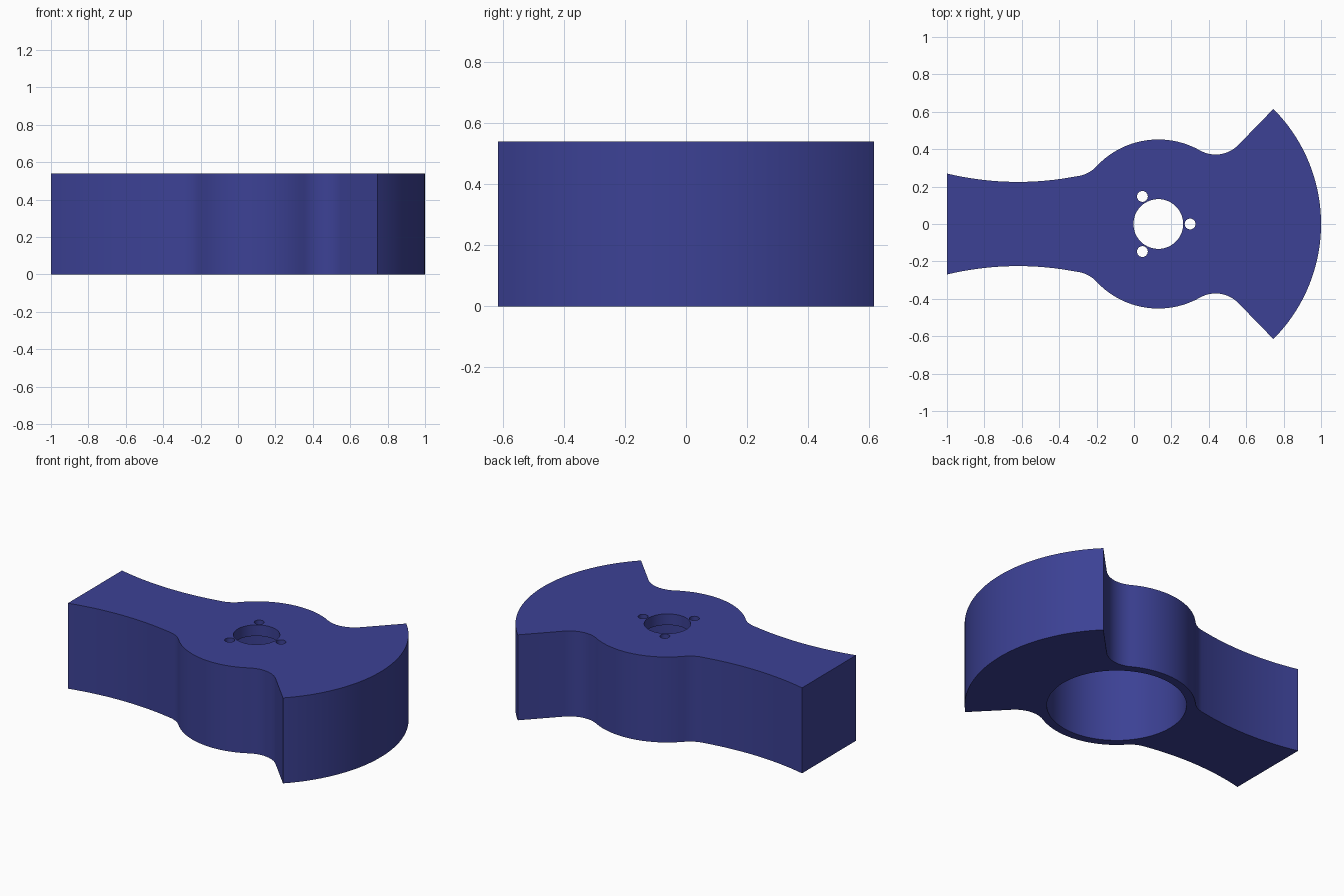
import bpy, bmesh, math

if "Cube" in bpy.data.objects:
    bpy.data.objects.remove(bpy.data.objects["Cube"])

H = 0.54            # body height
PLATE = 0.07        # thickness of the top plate above the pocket
HUB = (0.13, 0.0)   # hub centre
R_HUB, R_FAN, R_ARM, R_FIL = 0.452, 0.87, 1.63, 0.17

blue = bpy.data.materials.new("deep_blue")
blue.diffuse_color = (0.045, 0.053, 0.30, 1)
blue.use_nodes = True
blue.node_tree.nodes["Principled BSDF"].inputs["Base Color"].default_value = blue.diffuse_color


def arc(centre, r, a0, a1, n):
    """Points along an arc, angles in degrees."""
    pts = []
    for i in range(n + 1):
        a = math.radians(a0 + (a1 - a0) * i / n)
        pts.append((centre[0] + r * math.cos(a), centre[1] + r * math.sin(a)))
    return pts


def prism(name, pts, z0, z1):
    """Extrude a closed outline from z0 to z1."""
    bm = bmesh.new()
    face = bm.faces.new([bm.verts.new((x, y, z0)) for x, y in pts])
    ext = bmesh.ops.extrude_face_region(bm, geom=[face])
    verts = [v for v in ext["geom"] if isinstance(v, bmesh.types.BMVert)]
    bmesh.ops.translate(bm, verts=verts, vec=(0, 0, z1 - z0))
    bmesh.ops.recalc_face_normals(bm, faces=bm.faces)
    mesh = bpy.data.meshes.new(name)
    bm.to_mesh(mesh)
    bm.free()
    mesh.materials.append(blue)
    obj = bpy.data.objects.new(name, mesh)
    bpy.context.collection.objects.link(obj)
    return obj


def polar(r, deg):
    a = math.radians(deg)
    return (HUB[0] + r * math.cos(a), HUB[1] + r * math.sin(a))


# Upper half of the outline: fan rim, fan fillet, hub, arm fillet, waisted arm
fan_fil = polar(R_HUB + R_FIL, 60.5)
arm_fil = polar(R_HUB + R_FIL, 137)
arm_c = (-0.62, 0.225 + R_ARM)
join = math.degrees(math.atan2(arm_fil[1] - arm_c[1], arm_fil[0] - arm_c[0]))
end = math.degrees(-math.acos(-0.38 / R_ARM))
half = arc(HUB, R_FAN, 0, 45, 24)
half += arc(fan_fil, R_FIL, -45, 60.5 - 180, 12)
half += arc(HUB, R_HUB, 60.5, 137, 24)[1:]
half += arc(arm_fil, R_FIL, 137 - 180, join, 8)[1:]
half += arc(arm_c, R_ARM, join, end, 16)[1:]
outline = half + [(x, -y) for x, y in reversed(half[1:])]
body = prism("rotor_body", outline, 0, H)

# Pocket from below, centre bore and three screw holes
circle = lambda c, r, n: arc(c, r, 0, 360, n)[:-1]
cutters = [prism("pocket_cutter", circle(HUB, 0.40, 96), -0.1, H - PLATE),
           prism("bore_cutter", circle(HUB, 0.133, 64), 0.3, H + 0.1)]
for a in (0, 120, 240):
    cutters.append(prism("screw_hole_cutter", circle(polar(0.17, a), 0.029, 24), 0.3, H + 0.1))

bpy.context.view_layer.objects.active = body
body.select_set(True)
for c in cutters:
    c.hide_render = True
    mod = body.modifiers.new("cut", "BOOLEAN")
    mod.operation, mod.solver, mod.object = "DIFFERENCE", "EXACT", c
    bpy.ops.object.modifier_apply(modifier=mod.name)
    bpy.data.objects.remove(c)
bpy.ops.object.shade_smooth_by_angle(angle=math.radians(30))
